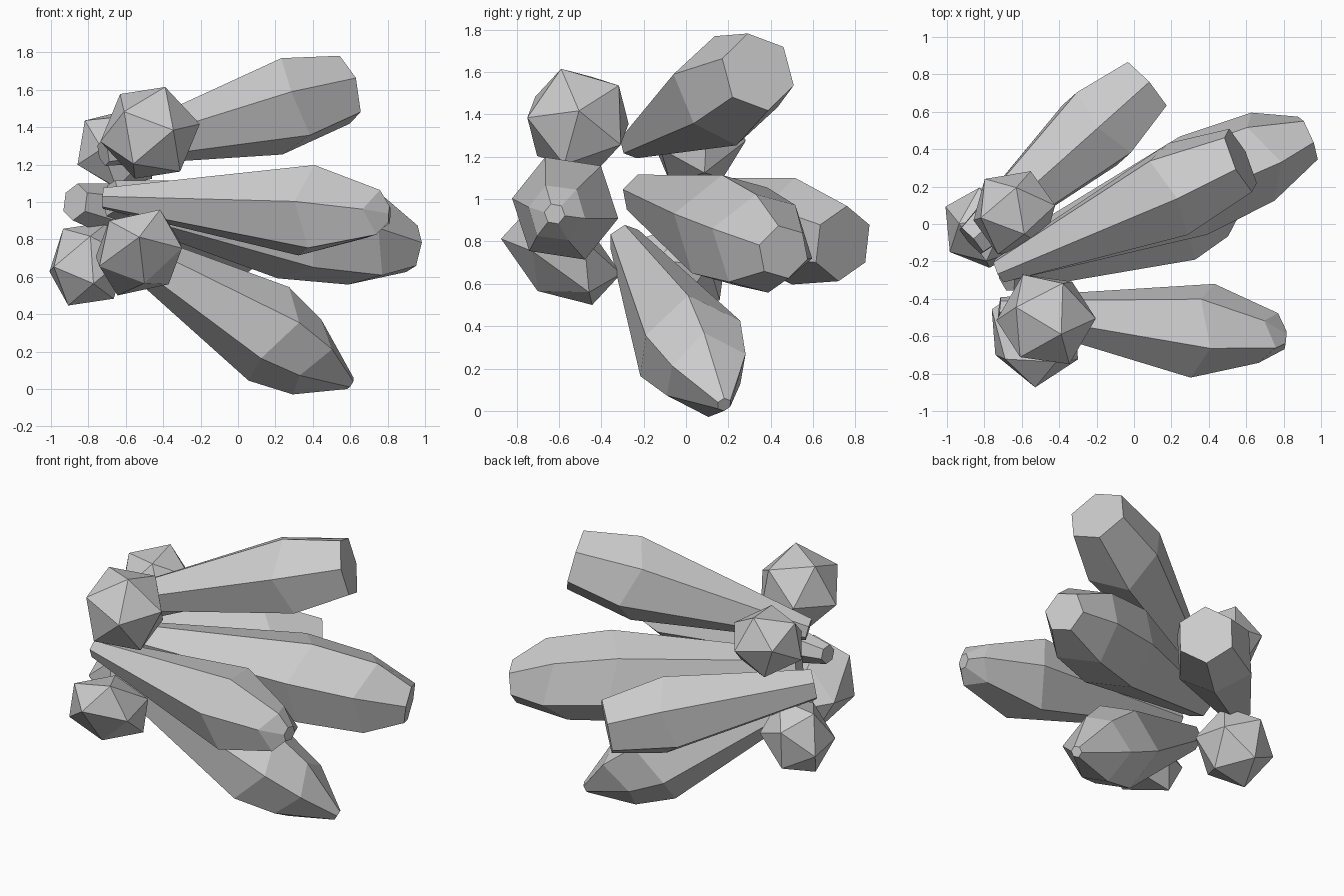
import bpy, bmesh, math
from mathutils import Vector, Euler

if "Cube" in bpy.data.objects:
    bpy.data.objects.remove(bpy.data.objects["Cube"])

def finish(bm, name):
    bmesh.ops.recalc_face_normals(bm, faces=bm.faces)
    me = bpy.data.meshes.new(name)
    bm.to_mesh(me)
    bm.free()
    ob = bpy.data.objects.new(name, me)
    bpy.context.collection.objects.link(ob)

def crystal(name, base, tip, rings, roll, sides=6):
    """Faceted shard: rings are (position along axis, radius)."""
    base, tip = Vector(base), Vector(tip)
    axis = tip - base
    side = axis.cross(Vector((0, 0, 1))).normalized()
    up = side.cross(axis).normalized()
    bm = bmesh.new()
    loops = []
    for t, r in rings:
        loop = []
        for i in range(sides):
            a = math.radians(roll) + math.tau * i / sides
            # alternate corners sit a little further along for an uneven cut
            shift = 0.025 * (-1) ** i if 0 < t < 1 else 0
            loop.append(bm.verts.new(base + axis * (t + shift)
                                     + (side * math.cos(a) + up * math.sin(a)) * r))
        loops.append(loop)
    for lo, hi in zip(loops, loops[1:]):
        for i in range(sides):
            j = (i + 1) % sides
            bm.faces.new((lo[i], lo[j], hi[j], hi[i]))
    bm.faces.new(loops[0])
    bm.faces.new(loops[-1])
    finish(bm, name)

def stone(name, center, size, rot):
    """Twenty-sided stub stone."""
    bm = bmesh.new()
    bmesh.ops.create_icosphere(bm, subdivisions=1, radius=1)
    turn = Euler([math.radians(a) for a in rot]).to_matrix()
    for v in bm.verts:
        v.co = Vector(center) + turn @ Vector([c * s for c, s in zip(v.co, size)])
    finish(bm, name)

# Long shards fanning out from the left
crystal("upper_crystal", (-.72, -.25, 1.26), (.57, .34, 1.60),
        [(0, .07), (.74, .26), (1, .19)], 80)
crystal("back_crystal", (-.87, -.09, 1.00), (.06, .74, .79),
        [(0, .10), (.72, .25), (1, .18)], 30)
crystal("middle_crystal", (-.68, -.21, 1.02), (.93, .46, .75),
        [(0, .10), (.62, .28), (.85, .25), (1, .13)], 75)
crystal("front_crystal", (-.72, -.45, 1.02), (.81, -.62, .93),
        [(0, .06), (.71, .26), (.94, .14), (1, .05)], 70)
crystal("lower_crystal", (-.68, -.29, .81), (.60, .18, .03),
        [(0, .08), (.66, .27), (.82, .21), (1, .035)], 20)

# Stubby stones around the base of the cluster
stone("front_top_stone", (-.47, -.51, 1.37), (.27, .27, .27), (20, 15, 10))
stone("back_top_stone", (-.64, .06, 1.28), (.24, .25, .22), (35, 0, 25))
stone("front_low_stone", (-.53, -.59, .73), (.26, .32, .20), (-35, 0, 15))
stone("back_low_stone", (-.80, -.02, .67), (.22, .24, .25), (10, 25, 40))
